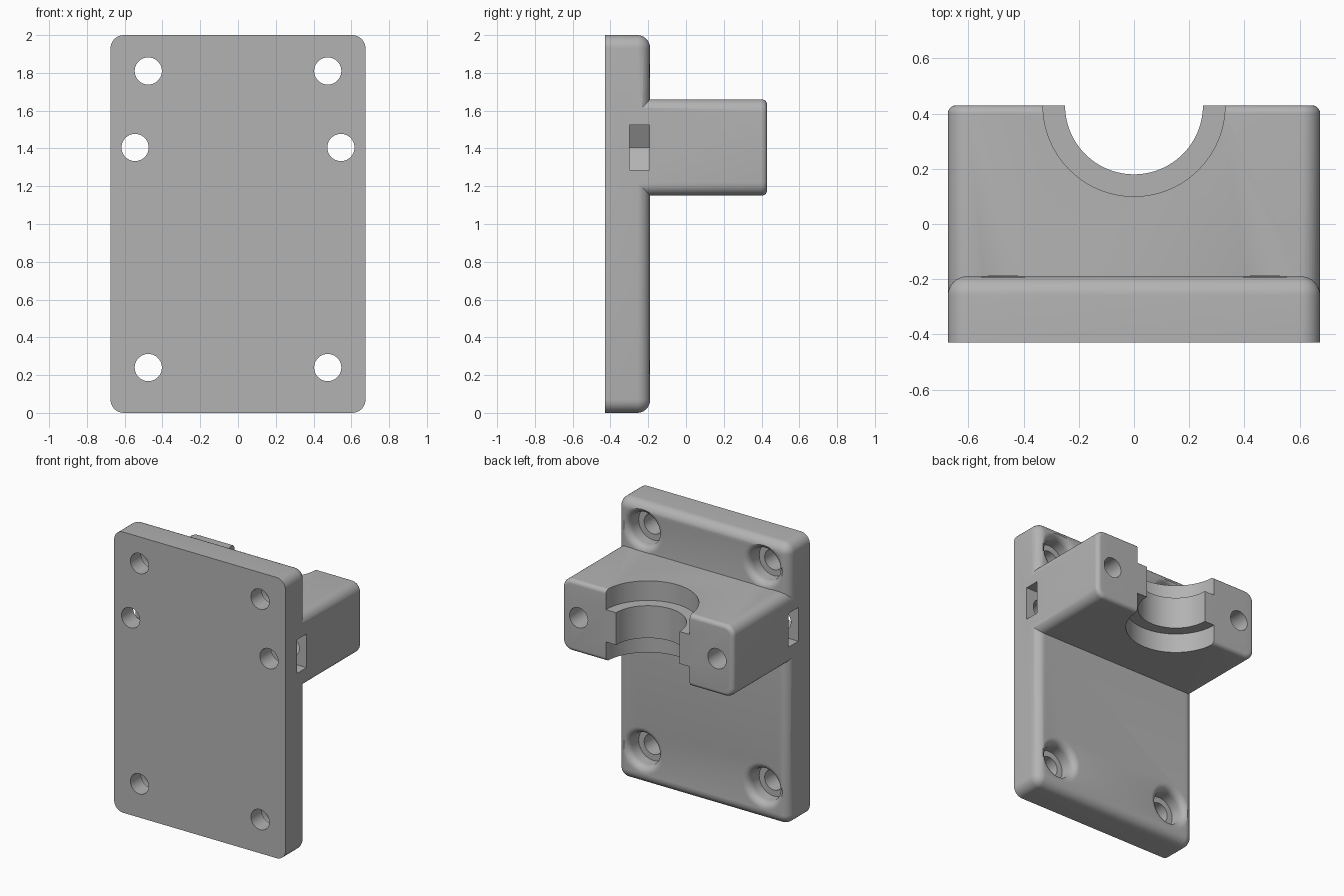
import bpy, bmesh
from math import sin, cos, pi, radians
from mathutils import Matrix

if "Cube" in bpy.data.objects:
    bpy.data.objects.remove(bpy.data.objects["Cube"], do_unlink=True)

FRONT, PLATE_BACK, BACK = -0.43, -0.19, 0.43
HALF_W = 0.675
BOLT_Z = 1.405

grey = bpy.data.materials.new("grey plastic")
grey.use_nodes = True
colour = (0.45, 0.45, 0.45, 1)
grey.diffuse_color = colour
grey.node_tree.nodes["Principled BSDF"].inputs["Base Color"].default_value = colour


def finish(name, bm):
    bmesh.ops.recalc_face_normals(bm, faces=bm.faces)
    mesh = bpy.data.meshes.new(name)
    bm.to_mesh(mesh)
    bm.free()
    obj = bpy.data.objects.new(name, mesh)
    mesh.materials.append(grey)
    bpy.context.collection.objects.link(obj)
    return obj


def loft(name, rings):
    """Skin a list of equally long point rings and cap both ends."""
    bm = bmesh.new()
    loops = [[bm.verts.new(p) for p in ring] for ring in rings]
    n = len(loops[0])
    for a, b in zip(loops, loops[1:]):
        for i in range(n):
            j = (i + 1) % n
            bm.faces.new((a[i], a[j], b[j], b[i]))
    bm.faces.new(loops[0])
    bm.faces.new(loops[-1])
    return finish(name, bm)


def rounded_ring(z0, z1, y, radius, inset, steps=8):
    """Rounded rectangle in the xz plane, shrunk by inset."""
    r = max(radius - inset, 0.002)
    w, h, mid = HALF_W - inset - r, (z1 - z0) / 2 - inset - r, (z0 + z1) / 2
    pts = []
    for k, (sx, sz) in enumerate(((1, 1), (-1, 1), (-1, -1), (1, -1))):
        for i in range(steps + 1):
            a = (k + i / steps) * pi / 2
            pts.append((sx * w + r * cos(a), y, mid + sz * h + r * sin(a)))
    return pts


def rounded_slab(name, y0, y1, z0, z1, radius, fillet, steps=8):
    """Slab with rounded corners and a fillet round its back face."""
    rings = [rounded_ring(z0, z1, y0, radius, 0)]
    for i in range(steps + 1):
        a = i / steps * pi / 2
        rings.append(rounded_ring(z0, z1, y1 - fillet * (1 - sin(a)),
                                  radius, fillet * (1 - cos(a))))
    return loft(name, rings)


def lathe(name, profile, x, z, n=40):
    """Turn (radius, y) pairs about an axis along y."""
    return loft(name, [[(x + r * cos(2 * pi * i / n), y, z + r * sin(2 * pi * i / n))
                        for i in range(n)] for r, y in profile])


def upright_cylinder(name, radius, z0, z1):
    bm = bmesh.new()
    bmesh.ops.create_cone(bm, cap_ends=True, segments=96, radius1=radius,
                          radius2=radius, depth=z1 - z0,
                          matrix=Matrix.Translation((0, BACK, (z0 + z1) / 2)))
    return finish(name, bm)


def combine(target, tool, operation):
    mod = target.modifiers.new(tool.name, "BOOLEAN")
    mod.operation, mod.solver, mod.object = operation, "EXACT", tool
    bpy.context.view_layer.objects.active = target
    bpy.ops.object.modifier_apply(modifier=mod.name)
    bpy.data.objects.remove(tool, do_unlink=True)


# Wall plate joined with the clamp block
bracket = rounded_slab("mounting_bracket", FRONT, PLATE_BACK, 0, 2, 0.07, 0.069)
block = rounded_slab("clamp_block", -0.35, BACK, 1.15, 1.66, 0.07, 0.03)
combine(bracket, block, "UNION")

# Half-round seat with wider recesses at top and bottom
combine(bracket, upright_cylinder("seat_bore", 0.25, 1.0, 1.8), "DIFFERENCE")
combine(bracket, upright_cylinder("lower_recess", 0.33, 1.0, 1.29), "DIFFERENCE")
combine(bracket, upright_cylinder("upper_recess", 0.33, 1.52, 1.8), "DIFFERENCE")

# Counterbored screw holes with a softened rim
rim = [(0.165 - 0.05 * sin(a), PLATE_BACK - 0.05 * (1 - cos(a)))
       for a in (radians(d) for d in range(90, -1, -15))]
screw_profile = [(0.072, -0.5), (0.072, -0.31), (0.115, -0.31)] + rim + [(0.165, -0.186)]
for side in (-1, 1):
    for z in (0.24, 1.81):
        combine(bracket, lathe("screw_hole", screw_profile, side * 0.475, z), "DIFFERENCE")

    # Clamp bolt hole through the arm
    bolt = lathe("bolt_hole", [(0.072, -0.5), (0.072, 0.5)], side * 0.545, BOLT_Z)
    combine(bracket, bolt, "DIFFERENCE")

    # Nut slot open to the side, with a pointed inner end
    outline = [(0.8, 0.12), (0.476, 0.12), (0.406, 0), (0.476, -0.12), (0.8, -0.12)]
    slot = loft("nut_slot", [[(side * x, y, BOLT_Z + z) for x, z in outline]
                             for y in (-0.3, -0.192)])
    combine(bracket, slot, "DIFFERENCE")

# Smooth the fillets and bores, keep real edges crisp
bpy.ops.object.select_all(action="DESELECT")
bracket.select_set(True)
bpy.context.view_layer.objects.active = bracket
bpy.ops.object.shade_smooth_by_angle(angle=radians(30))
